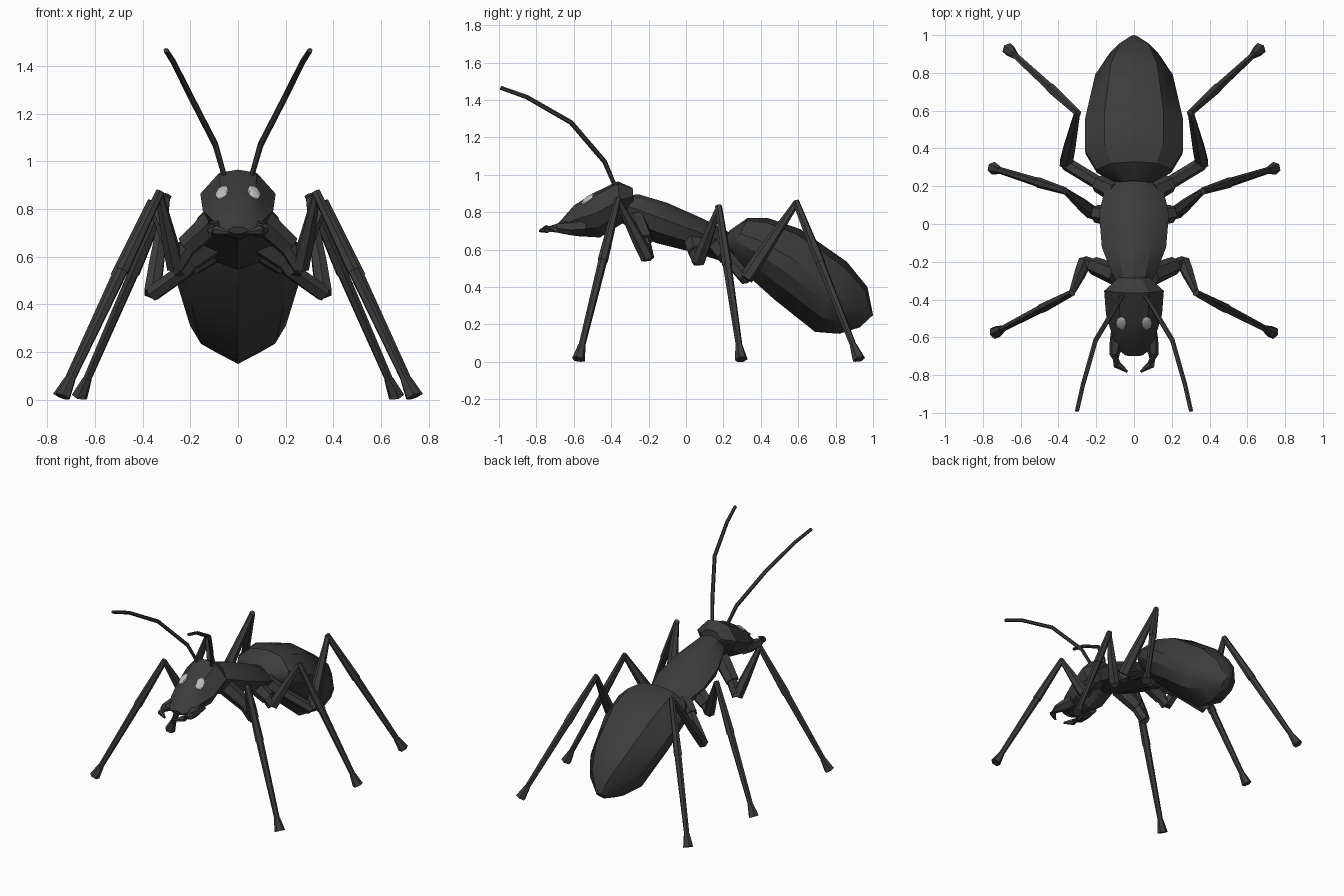
import bpy, bmesh, math
from mathutils import Vector

if "Cube" in bpy.data.objects:
    bpy.data.objects.remove(bpy.data.objects["Cube"])

def material(name, g):
    m = bpy.data.materials.new(name)
    m.diffuse_color = (g, g, g, 1)
    m.use_nodes = True
    m.node_tree.nodes["Principled BSDF"].inputs["Base Color"].default_value = m.diffuse_color
    return m

shell = material("dark shell", 0.045)
pale = material("pale eye", 0.5)

def finish(name, bm, mat=shell, mirror=False, smooth=False):
    bmesh.ops.recalc_face_normals(bm, faces=bm.faces)
    me = bpy.data.meshes.new(name)
    bm.to_mesh(me)
    bm.free()
    ob = bpy.data.objects.new(name, me)
    bpy.context.collection.objects.link(ob)
    me.materials.append(mat)
    if mirror:
        ob.modifiers.new("Mirror", 'MIRROR').use_mirror_merge = False
    if smooth:
        bpy.ops.object.select_all(action='DESELECT')
        ob.select_set(True)
        bpy.context.view_layer.objects.active = ob
        bpy.ops.object.shade_smooth_by_angle(angle=math.radians(30))
    return ob

def skin(bm, rings):
    """Join rings of vertices into a closed tube."""
    n = len(rings[0])
    for a, b in zip(rings, rings[1:]):
        for i in range(n):
            j = (i + 1) % n
            bm.faces.new((a[i], a[j], b[j], b[i]))
    bm.faces.new(rings[0])
    bm.faces.new(rings[-1])

def body(name, half, stations):
    """Loft: half is a right-hand outline (x, t) from top to bottom;
    each station is top y, z, bottom y, z and half width."""
    outline = half + [(-x, t) for x, t in reversed(half[1:-1])]
    bm = bmesh.new()
    rings = []
    for ty, tz, by, bz, w in stations:
        top, bot = Vector((0, ty, tz)), Vector((0, by, bz))
        ring = []
        for x, t in outline:
            p = bot.lerp(top, (t + 1) / 2)
            ring.append(bm.verts.new((x * w, p.y, p.z)))
        rings.append(ring)
    skin(bm, rings)
    return finish(name, bm, smooth=True)

def tube(bm, pts, radii, sides=6):
    """Tapered tube along a path, kept above the ground."""
    pts = [Vector(p) for p in pts]
    rings = []
    for k, (p, r) in enumerate(zip(pts, radii)):
        d = (pts[min(k + 1, len(pts) - 1)] - pts[max(k - 1, 0)]).normalized()
        u = d.cross(Vector((0.3, 1, 0.2))).normalized()
        v = d.cross(u)
        ring = []
        for i in range(sides):
            a = math.tau * i / sides
            q = p + r * (u * math.cos(a) + v * math.sin(a))
            q.z = max(q.z, 0)
            ring.append(bm.verts.new(q))
        rings.append(ring)
    skin(bm, rings)

# Abdomen, keeled underneath
body("abdomen", [(0, 1), (0.6, 0.84), (1, 0.2), (0.98, -0.2), (0.76, -0.6), (0, -1)], [
    (0.23, 0.70, 0.20, 0.60, 0.08),
    (0.33, 0.77, 0.23, 0.56, 0.20),
    (0.44, 0.768, 0.32, 0.47, 0.26),
    (0.61, 0.71, 0.47, 0.335, 0.26),
    (0.86, 0.535, 0.69, 0.16, 0.205),
    (0.97, 0.40, 0.82, 0.15, 0.125),
    (1.0, 0.25, 0.93, 0.185, 0.03)])

# Thorax
body("thorax", [(0, 1), (0.55, 0.8), (1, 0.2), (0.8, -0.5), (0, -1)], [
    (-0.33, 0.89, -0.35, 0.75, 0.07),
    (-0.25, 0.895, -0.29, 0.70, 0.115),
    (-0.10, 0.85, -0.16, 0.635, 0.17),
    (0.08, 0.77, 0.02, 0.59, 0.185),
    (0.19, 0.715, 0.17, 0.545, 0.155),
    (0.25, 0.68, 0.25, 0.56, 0.07)])

# Head
body("head", [(0, 1), (0.5, 0.88), (1, 0.1), (0.75, -0.55), (0, -1)], [
    (-0.285, 0.93, -0.28, 0.83, 0.08),
    (-0.365, 0.965, -0.34, 0.74, 0.158),
    (-0.50, 0.90, -0.46, 0.665, 0.148),
    (-0.60, 0.835, -0.58, 0.672, 0.115),
    (-0.67, 0.755, -0.66, 0.685, 0.085),
    (-0.70, 0.725, -0.69, 0.695, 0.045)])

# Mandibles
bm = bmesh.new()
tube(bm, [(0.075, -0.54, 0.725), (0.09, -0.62, 0.715), (0.103, -0.69, 0.715),
          (0.09, -0.745, 0.71), (0.035, -0.782, 0.70)],
     [0.045, 0.04, 0.027, 0.022, 0.007])
finish("mandibles", bm, mirror=True)

# Eyes
bm = bmesh.new()
bmesh.ops.create_uvsphere(bm, u_segments=8, v_segments=6, radius=1)
for v in bm.verts:
    x, y, z = v.co
    v.co = (0.067 + 0.029 * x, -0.525 + 0.036 * y + 0.004 * z,
            0.869 + 0.022 * y + 0.018 * z - 0.010 * x)
finish("eyes", bm, pale, mirror=True)

# Antennae
bm = bmesh.new()
tube(bm, [(0.055, -0.375, 0.93), (0.095, -0.435, 1.07), (0.203, -0.615, 1.28),
          (0.27, -0.85, 1.415), (0.302, -0.99, 1.465)],
     [0.011, 0.013, 0.013, 0.012, 0.011])
finish("antennae", bm, mirror=True)

# Legs: body joint, hip end, lower joint, knee, foot
legs = {
    "front_legs": ((0.09, -0.27, 0.76), (0.215, -0.22, 0.645), (0.262, -0.205, 0.555),
                   (0.33, -0.365, 0.865), (0.735, -0.575, 0.012)),
    "middle_legs": ((0.10, 0.04, 0.66), (0.2, 0.055, 0.585), (0.23, 0.065, 0.535),
                    (0.365, 0.175, 0.825), (0.745, 0.295, 0.012)),
    "hind_legs": ((0.10, 0.17, 0.63), (0.19, 0.215, 0.565), (0.36, 0.32, 0.445),
                  (0.3, 0.59, 0.85), (0.665, 0.925, 0.012)),
}
for name, joints in legs.items():
    root, hip, low, knee, foot = map(Vector, joints)
    bm = bmesh.new()
    tube(bm, [root, hip], [0.058, 0.048])
    tube(bm, [hip.lerp(root, 0.2), low], [0.036, 0.036])
    tube(bm, [low, low.lerp(knee, 0.3), knee], [0.038, 0.035, 0.017])
    step, ankle = knee.lerp(foot, 0.38), knee.lerp(foot, 0.91)
    tube(bm, [knee + (knee - foot) * 0.01, step], [0.019, 0.028])
    tube(bm, [step, ankle], [0.024, 0.018])
    tube(bm, [ankle, foot], [0.02, 0.035])
    finish(name, bm, mirror=True)
